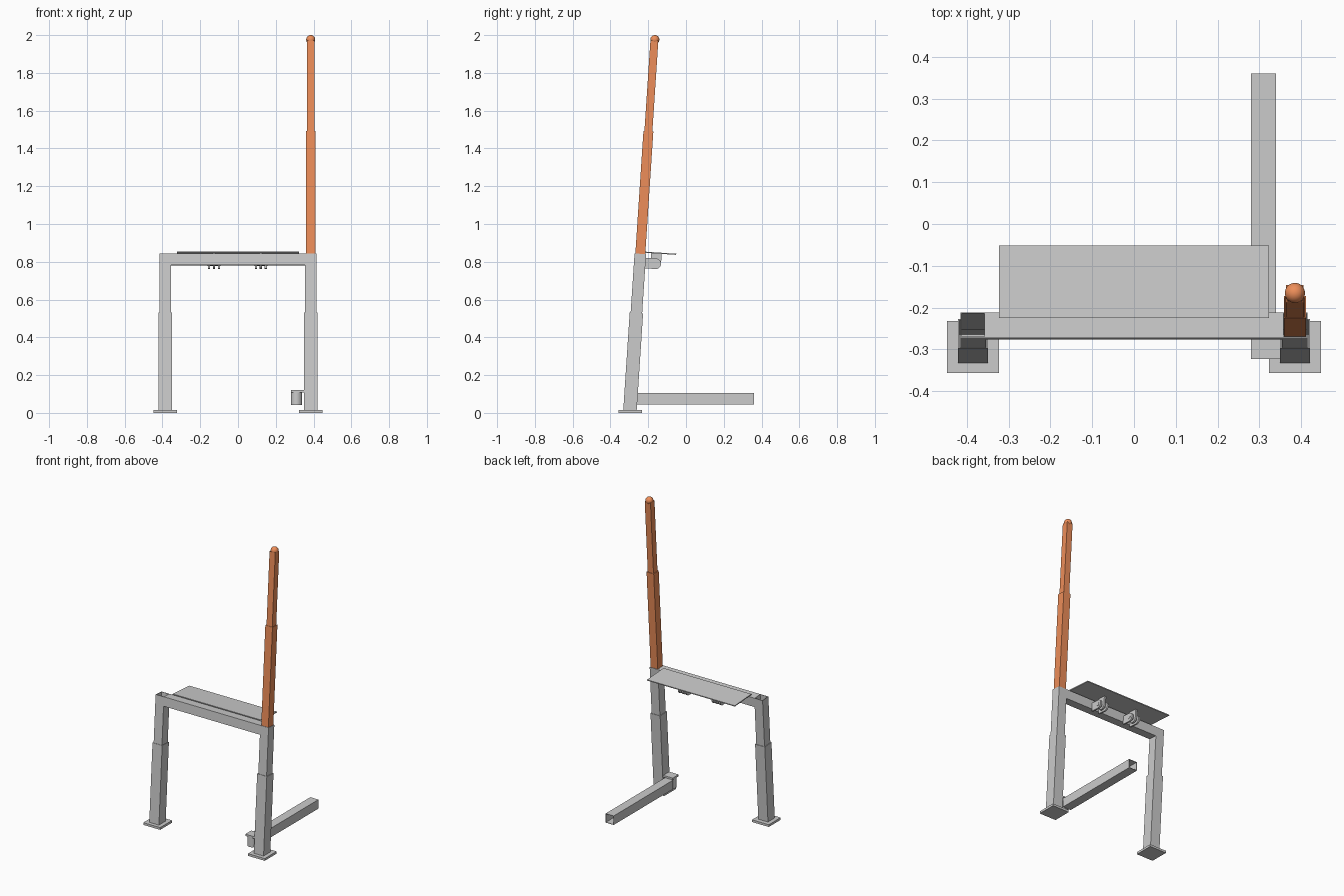
import bpy, bmesh
from math import atan, sin, cos, pi
from mathutils import Matrix, Vector

if "Cube" in bpy.data.objects:
    bpy.data.objects.remove(bpy.data.objects["Cube"])

TILT = atan(0.066)
LEAN = Matrix.Translation((0, -0.2975, 0)) @ Matrix.Rotation(-TILT, 4, 'X')  # leaning frame
FLAT = Matrix.Identity(4)
WALL = 0.003

orange = bpy.data.materials.new("orange_paint")
orange.diffuse_color = (0.85, 0.27, 0.10, 1)
orange.use_nodes = True
orange.node_tree.nodes["Principled BSDF"].inputs["Base Color"].default_value = orange.diffuse_color


def finish(name, bm, frame=FLAT, mat=None):
    bmesh.ops.recalc_face_normals(bm, faces=bm.faces)
    me = bpy.data.meshes.new(name)
    bm.to_mesh(me)
    bm.free()
    ob = bpy.data.objects.new(name, me)
    bpy.context.collection.objects.link(ob)
    ob.matrix_world = frame
    if mat:
        me.materials.append(mat)
    return ob


def box(name, lo, hi, frame=FLAT):
    bm = bmesh.new()
    lo, hi = Vector(lo), Vector(hi)
    bmesh.ops.create_cube(bm, size=1, matrix=Matrix.Translation((lo + hi) / 2)
                          @ Matrix.Diagonal((*(hi - lo), 1)))
    return finish(name, bm, frame)


def tube(name, start, length, width, frame, turn=FLAT, mat=None):
    """Hollow square tube, open at both ends, running along local z."""
    bm = bmesh.new()
    o, i = width / 2, width / 2 - WALL
    rings = [[bm.verts.new((sx * r, sy * r, z)) for sx, sy in ((-1, -1), (1, -1), (1, 1), (-1, 1))]
             for r, z in ((o, 0), (o, length), (i, length), (i, 0))]
    for k in range(4):
        a, b = rings[k], rings[(k + 1) % 4]
        for j in range(4):
            n = (j + 1) % 4
            bm.faces.new((a[j], a[n], b[n], b[j]))
    return finish(name, bm, frame @ Matrix.Translation(start) @ turn, mat)


def cylinder(name, centre, radius, depth, turn=FLAT, frame=FLAT):
    bm = bmesh.new()
    bmesh.ops.create_cone(bm, cap_ends=True, segments=32, radius1=radius, radius2=radius, depth=depth,
                          matrix=Matrix.Translation(centre) @ turn)
    return finish(name, bm, frame)


def lug(name, x, pin, radius, reach, angle):
    """Hinge plate: rounded about the pin, square at the end it is welded to."""
    bm = bmesh.new()
    pts = [(-reach, -radius)]
    pts += [(radius * cos(t), radius * sin(t)) for t in (-pi / 2 + pi * k / 16 for k in range(17))]
    pts += [(-reach, radius)]
    c, s = cos(angle), sin(angle)
    f = bm.faces.new([bm.verts.new((x - 0.006, pin[0] + u * c - v * s, pin[1] + u * s + v * c))
                      for u, v in pts])
    ext = bmesh.ops.extrude_face_region(bm, geom=[f])
    bmesh.ops.translate(bm, vec=(0.012, 0, 0),
                        verts=[g for g in ext['geom'] if isinstance(g, bmesh.types.BMVert)])
    return finish(name, bm, LEAN)


ALONG_X = Matrix.Rotation(pi / 2, 4, 'Y')
ALONG_Y = Matrix.Rotation(-pi / 2, 4, 'X')

# Telescoping legs on square foot plates
for side, sx in (("left", -1), ("right", 1)):
    x = sx * 0.385
    box(side + "_foot_plate", (x - 0.062, -0.357, 0), (x + 0.062, -0.232, 0.015))
    tube(side + "_lower_leg", (x, 0, 0.012), 0.518, 0.071, LEAN)
    tube(side + "_upper_leg", (x, 0, 0.25), 0.594, 0.061, LEAN)

# Crossbar between the legs
tube("crossbar", (-0.355, 0, 0.8135), 0.71, 0.061, LEAN, ALONG_X)

# Orange telescoping mast with ball tip
tube("lower_mast", (0.385, 0, 0.60), 0.895, 0.0525, LEAN, mat=orange)
tube("upper_mast", (0.385, 0, 1.25), 0.725, 0.042, LEAN, mat=orange)
bm = bmesh.new()
bmesh.ops.create_uvsphere(bm, u_segments=32, v_segments=16, radius=0.024)
ball = finish("mast_ball", bm, Matrix.Translation((0.385, -0.165, 1.976)), orange)
for p in ball.data.polygons:
    p.use_smooth = True

# Hinged shelf plate
box("shelf_plate", (-0.323, 0.016, 0.851), (0.323, 0.19, 0.857), LEAN)
PIN = (0.085, 0.797)
for side, cx in (("left", -0.127), ("right", 0.121)):
    for dx in (-0.026, 0.026):
        lug(side + "_bar_lug", cx + dx, PIN, 0.028, PIN[0] - 0.03, 0)
    lug(side + "_shelf_lug", cx, PIN, 0.028, 0.851 - PIN[1], -pi / 2)
    cylinder(side + "_hinge_pin", (cx, *PIN), 0.012, 0.068, ALONG_X, LEAN)

# Swing-out stabiliser foot beside the right leg
tube("stabiliser_tube", (0.31, -0.265, 0.075), 0.625, 0.06, FLAT, ALONG_Y)
cylinder("stabiliser_pivot", (0.31, -0.293, 0.075), 0.029, 0.066)
box("stabiliser_bracket_top", (0.28, -0.323, 0.108), (0.352, -0.26, 0.12))
